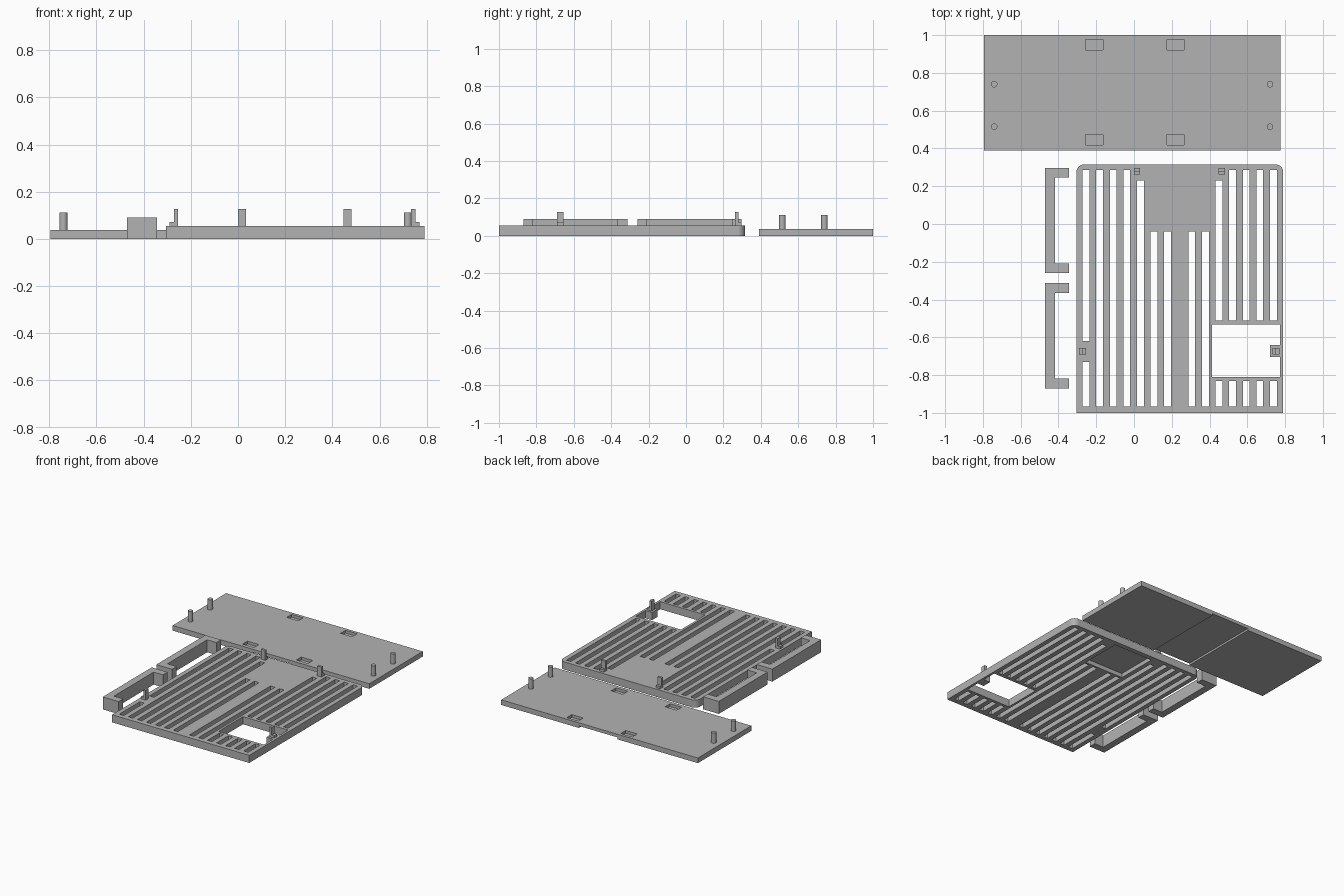
import bpy, bmesh

if "Cube" in bpy.data.objects:
    bpy.data.objects.remove(bpy.data.objects["Cube"], do_unlink=True)

grey = bpy.data.materials.new("plain grey")
COLOUR = (0.45, 0.45, 0.45, 1)
grey.diffuse_color = COLOUR
grey.use_nodes = True
grey.node_tree.nodes["Principled BSDF"].inputs["Base Color"].default_value = COLOUR


def add_box(bm, x0, x1, y0, y1, z0, z1):
    verts = bmesh.ops.create_cube(bm, size=1)["verts"]
    for v in verts:
        v.co = (x1 if v.co.x > 0 else x0, y1 if v.co.y > 0 else y0, z1 if v.co.z > 0 else z0)
    return verts


def make_object(name, bm):
    mesh = bpy.data.meshes.new(name)
    bm.to_mesh(mesh)
    bm.free()
    mesh.materials.append(grey)
    obj = bpy.data.objects.new(name, mesh)
    bpy.context.collection.objects.link(obj)
    return obj


def boxes(name, *specs):
    bm = bmesh.new()
    for s in specs:
        add_box(bm, *s)
    return make_object(name, bm)


def prism(name, outline, height):
    bm = bmesh.new()
    face = bm.faces.new([bm.verts.new((x, y, 0)) for x, y in outline])
    top = bmesh.ops.extrude_face_region(bm, geom=[face])["geom"]
    bmesh.ops.translate(bm, vec=(0, 0, height), verts=[g for g in top if isinstance(g, bmesh.types.BMVert)])
    bmesh.ops.recalc_face_normals(bm, faces=bm.faces)
    return make_object(name, bm)


def cut(obj, cutter):
    mod = obj.modifiers.new("cut", "BOOLEAN")
    mod.operation = "DIFFERENCE"
    mod.solver = "EXACT"
    mod.object = cutter
    bpy.context.view_layer.update()
    evaluated = obj.evaluated_get(bpy.context.evaluated_depsgraph_get())
    mesh = bpy.data.meshes.new_from_object(evaluated)
    obj.modifiers.clear()
    obj.data = mesh
    bpy.data.objects.remove(cutter, do_unlink=True)


# Cover plate with four sockets on top and a shallow channel underneath
PLATE_Z = 0.037
plate = boxes("cover_plate", (-0.795, 0.775, 0.39, 1.0, 0, PLATE_Z))
sockets = [(x - 0.046, x + 0.046, y - 0.028, y + 0.028, 0.017, 0.1)
           for x in (-0.21, 0.22) for y in (0.445, 0.95)]
cut(plate, boxes("plate_cutter", (-0.155, 0.155, 0.3, 1.1, -0.1, 0.014), *sockets))

# Round locating pins
for side, x in (("right", -0.74), ("left", 0.72)):
    for end, y in (("front", 0.515), ("back", 0.74)):
        bm = bmesh.new()
        bmesh.ops.create_cone(bm, cap_ends=True, segments=32, radius1=0.017, radius2=0.017, depth=0.075)
        bmesh.ops.translate(bm, vec=(x, y, PLATE_Z + 0.0365), verts=bm.verts)
        pin = make_object(f"{end}_{side}_pin", bm)
        bpy.context.view_layer.objects.active = pin
        pin.select_set(True)
        bpy.ops.object.shade_smooth_by_angle()
        pin.select_set(False)

# Grille panel with its two back corners rounded
GRILLE_Z = 0.055
bm = bmesh.new()
add_box(bm, -0.305, 0.79, -1.0, 0.315, 0, GRILLE_Z)
corners = [e for e in bm.edges if all(v.co.y > 0 for v in e.verts)
           and abs(e.verts[0].co.z - e.verts[1].co.z) > 0.01]
bmesh.ops.bevel(bm, geom=corners, offset=0.04, segments=8, profile=0.5, affect="EDGES")
grille = make_object("grille_panel", bm)

# Slots, window and the pocket below the solid area
FRONT, BACK, PITCH = -0.965, 0.285, 0.072
cuts = []


def slot(x, y0, y1):
    cuts.append((x - 0.018, x + 0.018, y0, y1, -0.1, 0.2))


for i in range(7):
    xl, xr = -0.254 + i * PITCH, 0.738 - i * PITCH
    end = BACK if i < 4 else 0.23 if i == 4 else -0.04
    if i == 0:
        slot(xl, FRONT, -0.73)
        slot(xl, -0.62, end)
    else:
        slot(xl, FRONT, end)
    if i < 5:
        slot(xr, FRONT, -0.83)
        slot(xr, -0.51, end)
    else:
        slot(xr, FRONT, end)
cuts.append((0.413, 0.773, -0.81, -0.533, -0.1, 0.2))
cuts.append((0.085, 0.4, -0.025, 0.28, -0.1, 0.03))
cut(grille, boxes("grille_cutter", *cuts))

# Tab in the window that carries the left clip
boxes("window_tab", (0.72, 0.773, -0.705, -0.64, 0, GRILLE_Z))

# Stepped clips: a tall post with a low step on its outer side
TALL, STEP = 0.127, 0.072
for name, x in (("back_right_clip", 0.016), ("back_left_clip", 0.465)):
    prof = (x - 0.017, x + 0.017)
    boxes(name, (*prof, 0.263, 0.28, GRILLE_Z, TALL), (*prof, 0.28, 0.297, GRILLE_Z, STEP))
for name, x, out in (("right_clip", -0.272, -1), ("left_clip", 0.752, 1)):
    tall = sorted((x, x - out * 0.018))
    step = sorted((x, x + out * 0.018))
    boxes(name, (*tall, -0.69, -0.656, GRILLE_Z, TALL), (*step, -0.69, -0.656, GRILLE_Z, STEP))

# Two C-shaped brackets
for name, y0, y1 in (("back_bracket", -0.26, 0.297), ("front_bracket", -0.87, -0.313)):
    xa, xb, xc, t = -0.47, -0.418, -0.344, 0.052
    prism(name, [(xa, y0), (xc, y0), (xc, y0 + t), (xb, y0 + t),
                 (xb, y1 - t), (xc, y1 - t), (xc, y1), (xa, y1)], 0.09)
